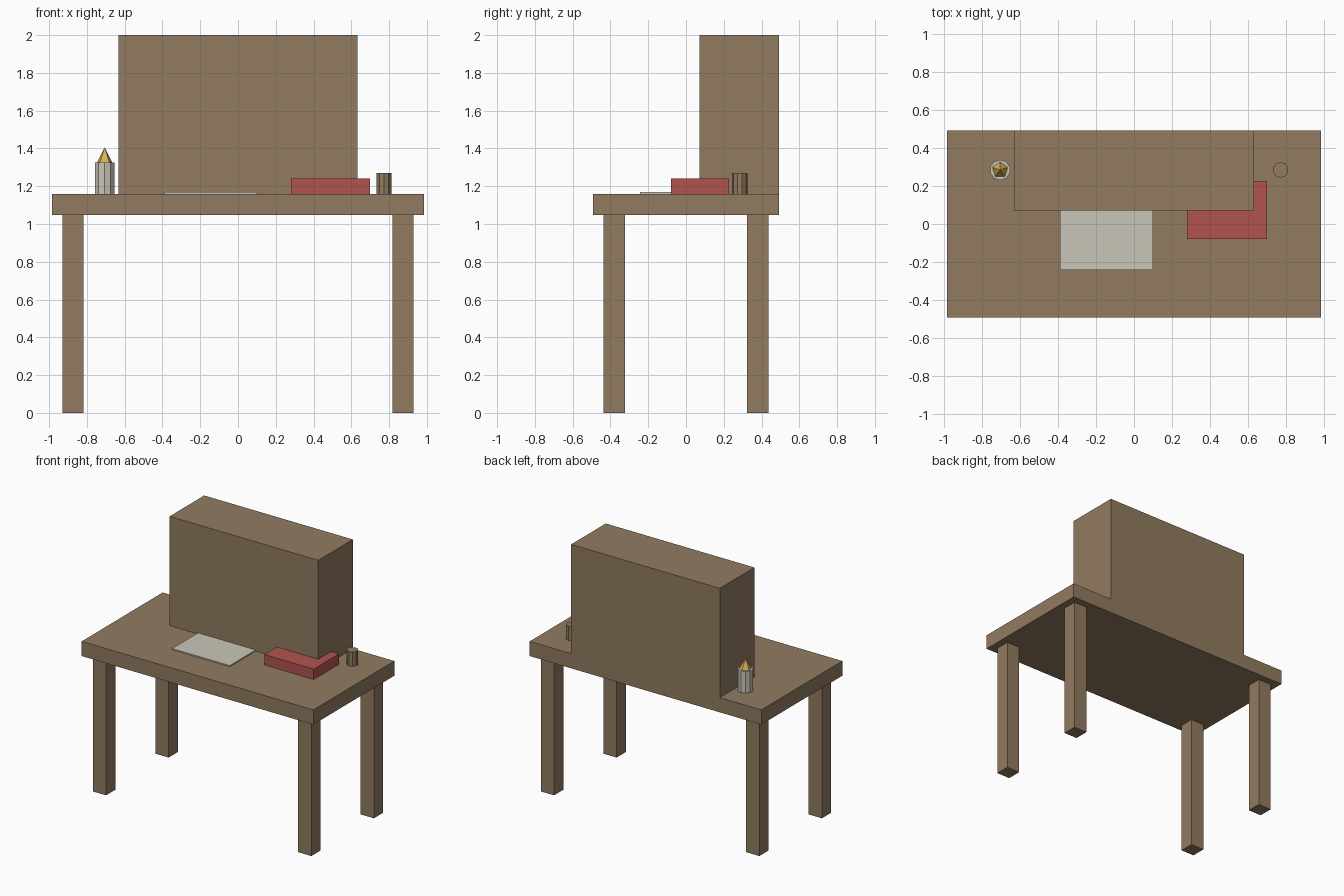
import bpy

if "Cube" in bpy.data.objects:
    bpy.data.objects.remove(bpy.data.objects["Cube"], do_unlink=True)


def material(name, *srgb):
    lin = [((c / 255 + 0.055) / 1.055) ** 2.4 for c in srgb] + [1.0]
    m = bpy.data.materials.new(name)
    m.use_nodes = True
    m.diffuse_color = lin
    m.node_tree.nodes["Principled BSDF"].inputs["Base Color"].default_value = lin
    return m


WOOD = material("brown wood", 145, 123, 96)
RED = material("red cover", 176, 84, 78)
PAPER = material("off white paper", 202, 198, 184)
WAX = material("pale wax", 202, 198, 184)
FLAME = material("golden flame", 218, 178, 86)


def finish(name, mat):
    ob = bpy.context.object
    ob.name = name
    ob.data.materials.append(mat)
    return ob


def box(name, x, y, z, mat):
    """Box from (low, high) pairs on each axis."""
    bpy.ops.mesh.primitive_cube_add(size=1, location=[sum(p) / 2 for p in (x, y, z)])
    ob = finish(name, mat)
    ob.scale = [p[1] - p[0] for p in (x, y, z)]
    bpy.ops.object.transform_apply(location=False, rotation=False)
    return ob


def prism(name, sides, r1, r2, x, y, z, mat):
    """Faceted cylinder or cone standing between two heights."""
    bpy.ops.mesh.primitive_cone_add(vertices=sides, radius1=r1, radius2=r2,
                                    depth=z[1] - z[0], location=(x, y, sum(z) / 2))
    return finish(name, mat)


# Table
TOP = 1.16
box("table_top", (-0.985, 0.985), (-0.492, 0.492), (1.047, TOP), WOOD)
for side, sx in (("right", -1), ("left", 1)):
    for end, sy in (("front", -1), ("back", 1)):
        cx, cy = sx * 0.873, sy * 0.38
        box(f"{end}_{side}_leg", (cx - 0.056, cx + 0.056), (cy - 0.056, cy + 0.056),
            (0, 1.047), WOOD)

# Cabinet standing at the back edge
box("cabinet", (-0.632, 0.632), (0.072, 0.492), (TOP, 2.0), WOOD)

# Things on the table
box("paper", (-0.39, 0.10), (-0.243, 0.12), (TOP, 1.169), PAPER)
box("book", (0.28, 0.70), (-0.08, 0.228), (TOP, 1.24), RED)
prism("cup", 10, 0.041, 0.041, 0.773, 0.285, (TOP, 1.27), WOOD)
prism("candle", 10, 0.054, 0.054, -0.706, 0.285, (TOP, 1.325), WAX)
prism("flame", 5, 0.043, 0, -0.706, 0.285, (1.325, 1.405), FLAME)
